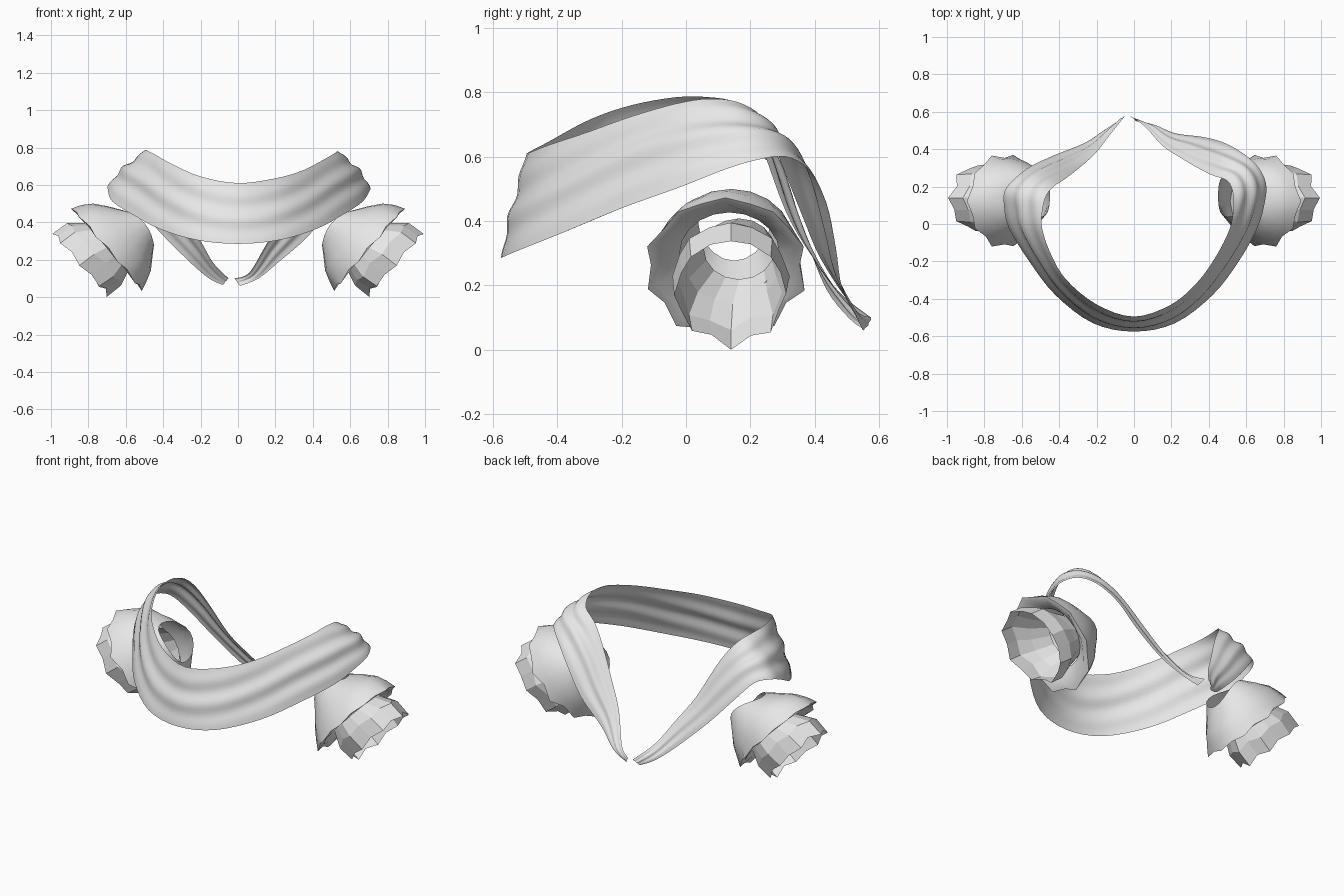
import bpy, math, random
from mathutils import Vector

if "Cube" in bpy.data.objects:
    bpy.data.objects.remove(bpy.data.objects["Cube"])

random.seed(4)
cloth = bpy.data.materials.new("light_grey_cloth")
cloth.diffuse_color = (0.8, 0.8, 0.8, 1)
cloth.use_nodes = True
cloth.node_tree.nodes["Principled BSDF"].inputs["Base Color"].default_value = cloth.diffuse_color


def grid_object(name, rows, closed=False, sharp=None):
    """Skin a list of equal-length point rows; sharp=None gives flat faces."""
    n = len(rows[0])
    verts = [p for row in rows for p in row]
    faces = []
    for r in range(len(rows) - 1):
        for i in range(n if closed else n - 1):
            k = (i + 1) % n
            faces.append((r * n + i, (r + 1) * n + i, (r + 1) * n + k, r * n + k))
    if not closed:
        faces = [f[::-1] for f in faces]
    me = bpy.data.meshes.new(name)
    me.from_pydata(verts, [], faces)
    me.materials.append(cloth)
    if sharp is not None:
        me.polygons.foreach_set("use_smooth", [True] * len(me.polygons))
        me.set_sharp_from_angle(angle=math.radians(sharp))
    me.update()
    ob = bpy.data.objects.new(name, me)
    bpy.context.collection.objects.link(ob)
    return ob


def spline(pts, steps):
    """Catmull-Rom curve through the points."""
    out = []
    for i in range(len(pts) - 1):
        a, b, c, d = (pts[max(i - 1, 0)], pts[i], pts[i + 1], pts[min(i + 2, len(pts) - 1)])
        for s in range(steps):
            t = s / steps
            out.append(0.5 * (2 * b + (c - a) * t + (2 * a - 5 * b + 4 * c - d) * t * t
                              + (3 * b - a - 3 * c + d) * t ** 3))
    return out + [pts[-1]]


# Scarf: upper and lower edge, from the left back tip round the front to the right back tip
left_upper = [(-.05, .575, .10), (-.13, .475, .18), (-.20, .385, .30), (-.28, .31, .43),
              (-.37, .24, .62), (-.43, .20, .72), (-.47, .15, .77), (-.49, .07, .785),
              (-.49, -.03, .785), (-.44, -.17, .76), (-.36, -.30, .715), (-.20, -.43, .645)]
left_lower = [(-.08, .55, .065), (-.155, .505, .10), (-.26, .435, .19), (-.42, .37, .35),
              (-.55, .31, .50), (-.63, .25, .59), (-.69, .18, .60), (-.695, .10, .57),
              (-.67, -.02, .51), (-.56, -.20, .44), (-.42, -.38, .365), (-.22, -.53, .305)]
right_upper = [(.20, -.43, .635), (.34, -.31, .675), (.44, -.17, .725), (.51, -.03, .765),
               (.53, .07, .78), (.53, .16, .77), (.50, .23, .73), (.42, .26, .67),
               (.34, .30, .57), (.24, .36, .42), (.15, .42, .28), (.06, .52, .13),
               (-.02, .575, .10)]
right_lower = [(.22, -.53, .305), (.42, -.38, .365), (.56, -.20, .44), (.66, -.02, .505),
               (.70, .12, .56), (.705, .22, .59), (.66, .31, .60), (.58, .38, .56),
               (.48, .435, .46), (.37, .465, .32), (.22, .485, .19), (.11, .53, .10),
               (.01, .55, .06)]


def edge(left, mid, right):
    return spline([Vector(p) for p in left + [mid] + right], 4)


upper = edge(left_upper, (0, -.495, .61), right_upper)
lower = edge(left_lower, (0, -.575, .285), right_lower)
mid = [(a + b) / 2 for a, b in zip(upper, lower)]
rows, across = [], 18
for i, (a, b) in enumerate(zip(upper, lower)):
    d = b - a
    t = mid[min(i + 1, len(mid) - 1)] - mid[max(i - 1, 0)]
    out = d.cross(t).normalized()
    shoulder = max(0, min(1, (mid[i].y + .3) / .5))
    row = []
    for j in range(across + 1):
        v = j / across
        # rounded over the shoulder, with long cloth folds that drift along the band
        bulge = (.06 + .26 * shoulder) * v * (1 - v)
        fold = (.022 + .014 * shoulder) * math.sin(
            2 * math.pi * 2.4 * v + 1.3 * math.sin(i * .23)) * math.sin(math.pi * v)
        row.append(a + d * v + out * d.length * (bulge + fold))
    rows.append(row)
grid_object("scarf", rows, sharp=60)

# Cuffs: rings about a slanted axis, some of them zigzagged, mirrored to both sides
AXIS, UP, SIDE = Vector((.757, 0, -.654)), Vector((.654, 0, .757)), Vector((0, 1, 0))
NECK = Vector((.53, 0, .37))


def ring(along, up, side, r_up, r_side, zig=0, shift=0, saddle=0, n=20):
    pts = []
    for i in range(n):
        th = 2 * math.pi * i / n
        s = 1 if i % 2 == 0 else -1
        if i % (n // 2):
            s *= random.uniform(.2, 1.1)   # uneven points between top and bottom
        k = 1 + zig * s
        a = along + shift * s - saddle * math.sin(th) ** 2
        pts.append(NECK + AXIS * a + UP * (up + r_up * k * math.cos(th))
                   + SIDE * (side + r_side * k * math.sin(th)))
    return pts


def mirrored(ob):
    m = ob.modifiers.new("other_side", 'MIRROR')
    m.use_mirror_merge = False


# flared bell with an uneven hem that folds back inside
mirrored(grid_object("cuff", [
    ring(0, 0, .15, .123, .112, saddle=.04),
    ring(.05, .014, .147, .182, .155, saddle=.025),
    ring(.10, .022, .140, .236, .195, saddle=.01),
    ring(.15, .026, .130, .262, .225, .015),
    ring(.20, .025, .122, .275, .245, .055, .008),
    ring(.20, .030, .125, .240, .215, .05),
    ring(.15, .035, .135, .170, .155)], closed=True, sharp=50))

# faceted ruffle coming out of the bell
mirrored(grid_object("ruffle", [
    ring(.10, .012, .165, .125, .110, n=16),
    ring(.19, .032, .145, .165, .150, .02, n=16),
    ring(.265, .050, .140, .210, .175, .05, .010, n=16),
    ring(.358, .056, .140, .212, .168, .05, .014, n=16)], closed=True))
